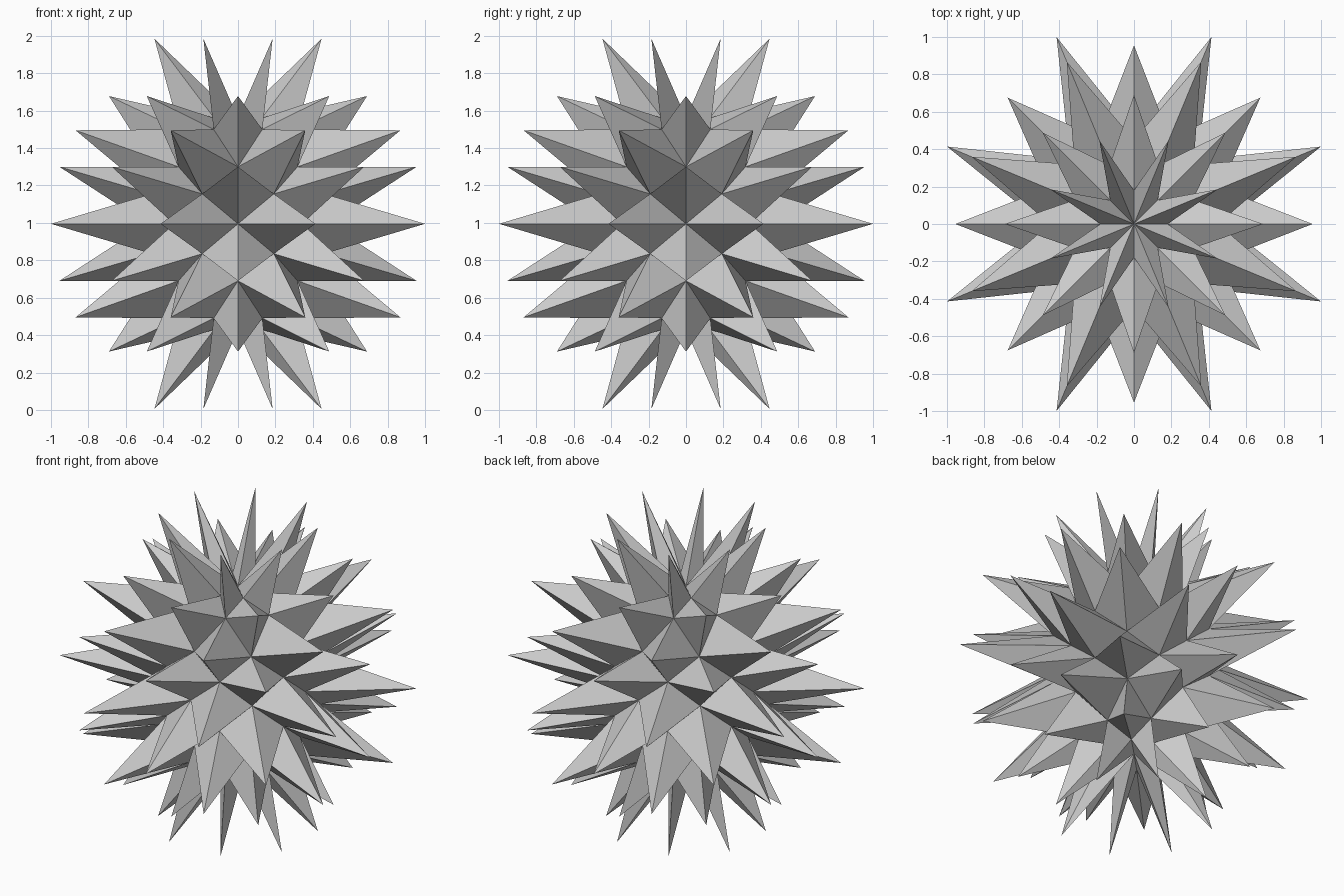
import bpy
import bmesh
from math import sin, cos, pi

if "Cube" in bpy.data.objects:
    bpy.data.objects.remove(bpy.data.objects["Cube"])

N = 8          # rotational symmetry
STEP = pi / N  # half a sector
CZ = 0.995     # height of the centre

bm = bmesh.new()


def vert(radius, z, k):
    """Vertex at height z on the k-th half-sector direction."""
    a = k * STEP
    return bm.verts.new((radius * cos(a), radius * sin(a), CZ + z))


def spike(tip, base):
    """Four-sided spike; base corners run around the rhombus."""
    for i in range(4):
        bm.faces.new((tip, base[i], base[(i + 1) % 4]))


# core rings from the equator to near the pole: (radius, height)
core = [(0.485, 0.0), (0.50, 0.16), (0.45, 0.305), (0.34, 0.505), (0.18, 0.565)]
POLE = 0.56
# spike tips centred on each core level: (radius, height)
tips = [(1.082, 0.0), (0.955, 0.305), (0.94, 0.50), (0.69, 0.683), (0.484, 0.99)]

# core vertices; odd levels are turned by half a sector
rings = {}
for lev in range(-4, 5):
    r, z = core[abs(lev)]
    z = z if lev >= 0 else -z
    for k in range(N):
        kk = 2 * k + (lev % 2)
        rings[lev, kk] = vert(r, z, kk)
poles = {5: vert(0, POLE, 0), -5: vert(0, -POLE, 0)}


def corner(lev, k):
    return poles[lev] if abs(lev) == 5 else rings[lev, k % (2 * N)]


# one spike on every rhombus of the core
for lev in range(-4, 5):
    r, z = tips[abs(lev)]
    z = z if lev >= 0 else -z
    for i in range(N):
        k = 2 * i + ((lev + 1) % 2)
        spike(vert(r, z, k), [corner(lev, k - 1), corner(lev - 1, k),
                              corner(lev, k + 1), corner(lev + 1, k)])

bmesh.ops.recalc_face_normals(bm, faces=bm.faces)
mesh = bpy.data.meshes.new("spiked_ball")
bm.to_mesh(mesh)
bm.free()
ball = bpy.data.objects.new("spiked_ball", mesh)
bpy.context.collection.objects.link(ball)
